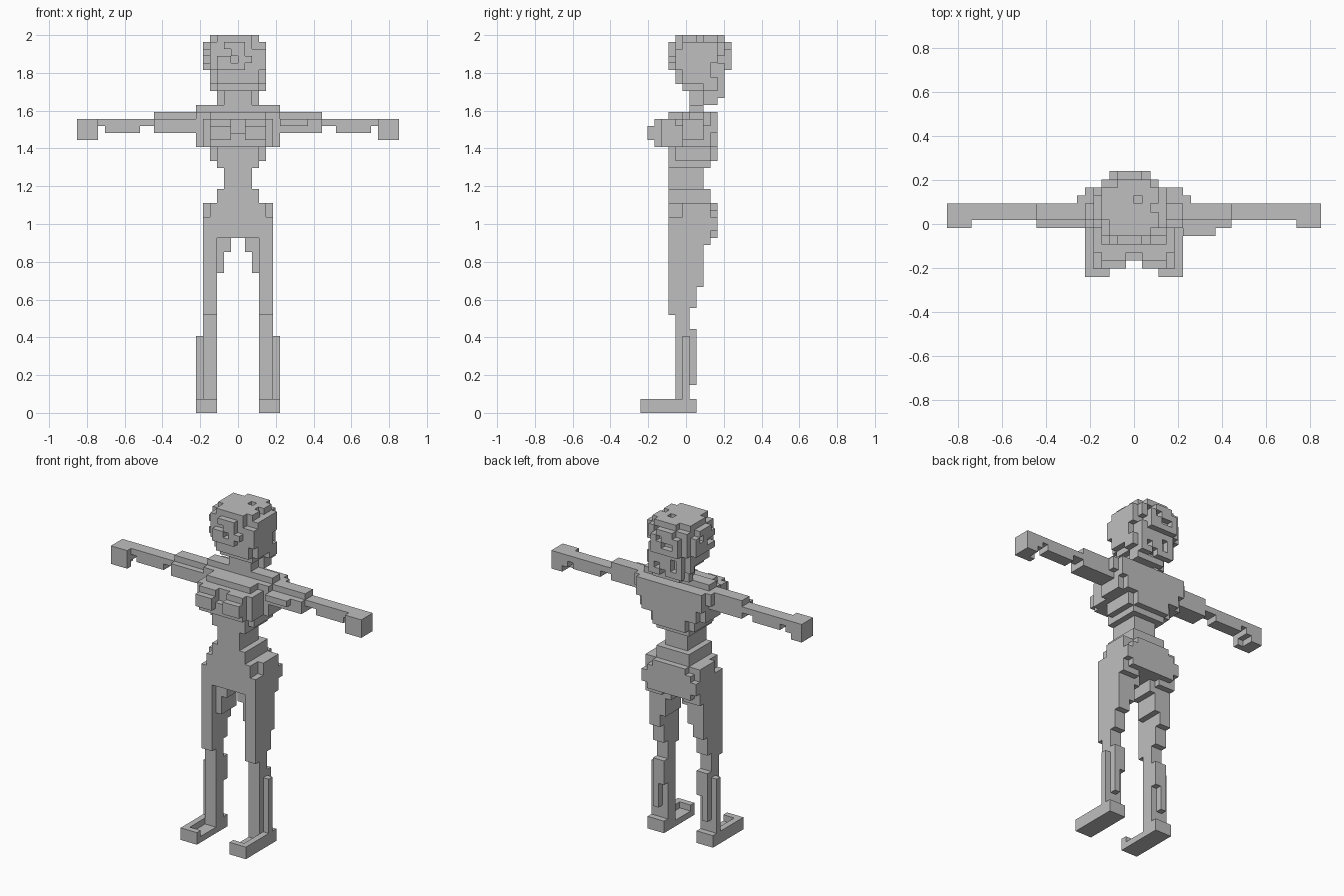
import bpy, bmesh, random
from mathutils import Vector

if "Cube" in bpy.data.objects:
    bpy.data.objects.remove(bpy.data.objects["Cube"])

V = 2 / 54          # size of one cube cell
random.seed(4)
parts = {}


def box(name, x, y, z, mirror=False):
    """Fill a block of cells; each range is (start, end) in cells."""
    cells = parts.setdefault(name, set())
    for i in range(*x):
        for j in range(*y):
            for k in range(*z):
                cells.add((i, j, k))
                if mirror:
                    cells.add((-1 - i, j, k))


def sym(name, half, y, z):
    box(name, (-half, half), y, z)


def cut(name, x, y, z, mirror=True):
    for i in range(*x):
        for j in range(*y):
            for k in range(*z):
                parts[name].discard((i, j, k))
                if mirror:
                    parts[name].discard((-1 - i, j, k))


# feet with a shallow hollow on top
box("feet", (3, 6), (0, 8), (0, 2), True)
cut("feet", (3, 5), (1, 5), (1, 2))

# lower legs: shin, outer ridge, calf
box("lower_legs", (3, 5), (5, 7), (2, 15), True)
box("lower_legs", (5, 6), (6, 7), (2, 11), True)
box("lower_legs", (3, 5), (7, 8), (4, 12), True)
cut("lower_legs", (3, 4), (7, 8), (4, 8))

# thighs, widening upwards
box("thighs", (3, 5), (4, 7), (14, 25), True)
box("thighs", (3, 5), (7, 8), (15, 25), True)
box("thighs", (3, 5), (8, 9), (18, 25), True)
box("thighs", (2, 3), (5, 9), (20, 25), True)
box("thighs", (1, 2), (5, 9), (23, 25), True)
box("thighs", (2, 5), (9, 10), (24, 25), True)

# hips and seat
sym("hips", 5, (4, 10), (25, 28))
sym("hips", 5, (6, 10), (28, 30))
sym("hips", 4, (4, 10), (28, 30))
sym("hips", 3, (4, 10), (30, 32))
sym("hips", 5, (10, 11), (25, 28))
sym("hips", 4, (10, 11), (28, 29))
sym("hips", 3, (10, 11), (29, 30))
cut("hips", (4, 5), (10, 11), (25, 26))

# waist and ribs
sym("waist", 2, (4, 9), (32, 35))
sym("waist", 3, (4, 10), (35, 36))
sym("waist", 4, (5, 10), (36, 38))
sym("waist", 3, (4, 11), (36, 38))

# chest, upper back and shoulders
sym("chest", 5, (4, 11), (38, 42))
sym("chest", 6, (6, 10), (38, 43))
sym("chest", 6, (10, 11), (40, 43))
sym("chest", 4, (4, 6), (42, 43))
sym("chest", 6, (7, 9), (43, 44))
box("chest", (6, 7), (9, 10), (41, 43), True)
box("bust", (0, 5), (3, 4), (38, 42), True)
box("bust", (0, 4), (2, 3), (38, 42), True)
box("bust", (1, 4), (1, 2), (39, 41), True)
cut("bust", (0, 1), (2, 3), (40, 42))

# arms and hands
box("arms", (6, 12), (6, 9), (40, 42), True)
box("arms", (6, 12), (7, 9), (42, 43), True)
box("arms", (6, 10), (5, 6), (41, 42))
box("arms", (12, 20), (7, 9), (41, 42), True)
box("arms", (14, 19), (7, 9), (40, 41), True)
box("hands", (20, 23), (6, 9), (39, 42), True)
cut("hands", (20, 21), (7, 9), (39, 40))

# neck, jaw and face
sym("neck", 2, (7, 9), (44, 46))
box("face", (-2, 2), (7, 10), (45, 46))
box("face", (-3, 3), (6, 10), (46, 47))
box("face", (-4, 4), (5, 10), (47, 49))
cut("face", (3, 4), (5, 6), (47, 49))

# hair: rounded mass with rough outer cells, hanging lower at the back
hair = set()
for i in range(-5, 4):
    for j in range(4, 13):
        for k in range(49, 54):
            r = ((i + 1) / 4.7) ** 2 + ((j - 8) / 4.7) ** 2
            r += (max(0, k - 50) / 5.6) ** 2
            if r < 1.0:
                hair.add((i, j, k))
parts["hair"] = hair
box("hair", (2, 4), (5, 11), (49, 53))
box("hair", (-4, 4), (9, 11), (46, 49))
box("hair", (-3, 3), (11, 12), (45, 49))
box("hair", (-3, 3), (9, 11), (44, 46))
sides = [(1, 0, 0), (-1, 0, 0), (0, 1, 0), (0, -1, 0), (0, 0, 1), (0, 0, -1)]
for c in sorted(hair):
    open_sides = sum(tuple(a + b for a, b in zip(c, s)) not in hair for s in sides)
    if open_sides and random.random() < 0.14:
        hair.discard(c)

# skin the cells: only faces that touch empty space are made
grey = bpy.data.materials.new("plain grey")
grey.diffuse_color = (0.52, 0.52, 0.52, 1)
grey.use_nodes = True
grey.node_tree.nodes["Principled BSDF"].inputs["Base Color"].default_value = grey.diffuse_color
filled = set().union(*parts.values())
for name, cells in parts.items():
    bm = bmesh.new()
    for c in sorted(cells):
        mid = Vector(c) + Vector((0.5, 0.5, 0.5))
        for s in sides:
            if tuple(a + b for a, b in zip(c, s)) in filled:
                continue
            n = Vector(s)
            u = Vector((s[1], s[2], s[0]))
            w = n.cross(u)
            ring = [mid + (n + a * u + b * w) / 2
                    for a, b in ((-1, -1), (1, -1), (1, 1), (-1, 1))]
            bm.faces.new([bm.verts.new(((p.x) * V, (p.y - 6.5) * V, p.z * V))
                          for p in ring])
    bmesh.ops.remove_doubles(bm, verts=bm.verts, dist=V * 0.01)
    mesh = bpy.data.meshes.new(name)
    bm.to_mesh(mesh)
    bm.free()
    mesh.materials.append(grey)
    bpy.context.collection.objects.link(bpy.data.objects.new(name, mesh))
